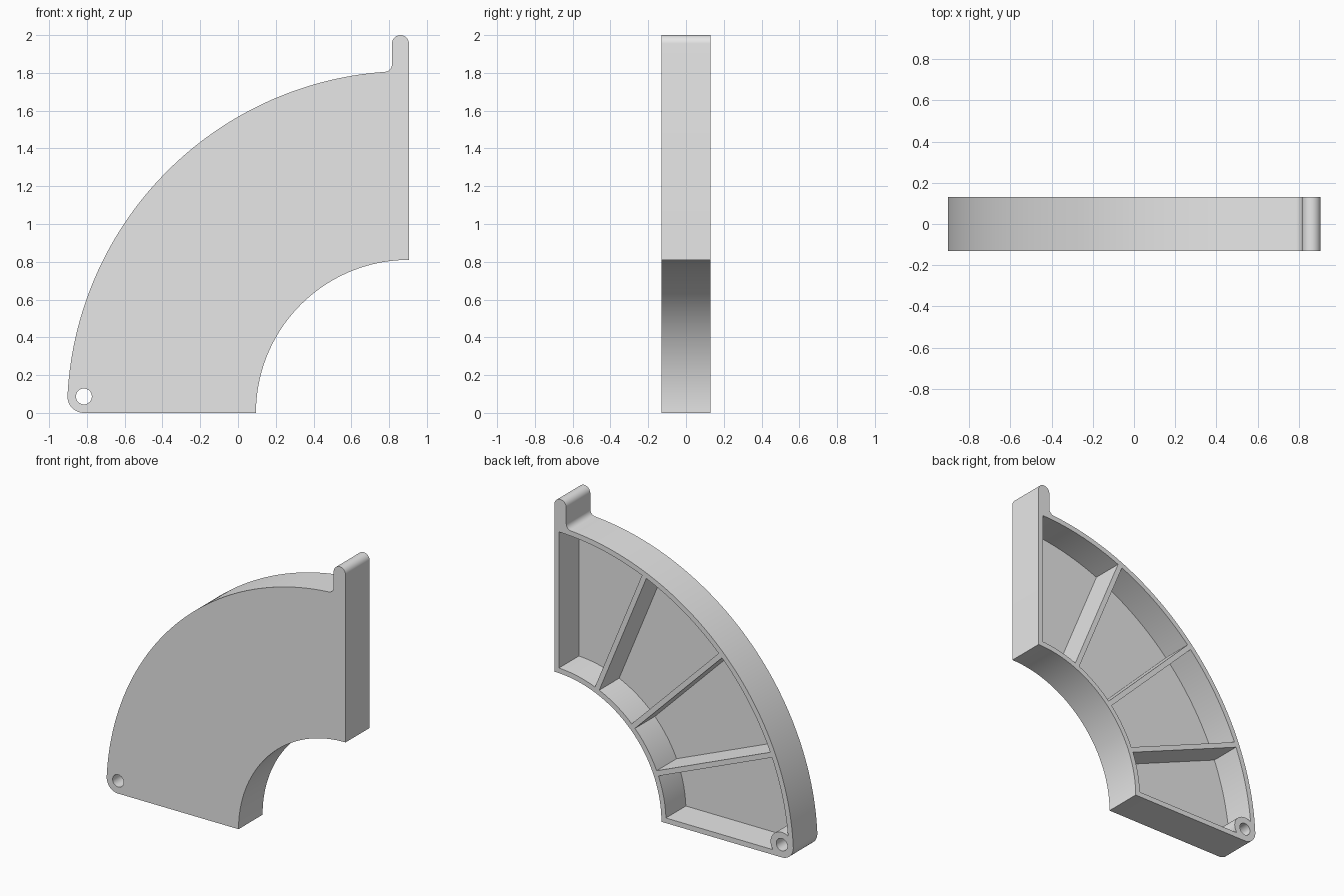
import bpy, bmesh
from math import sin, cos, asin, acos, atan2, pi, sqrt, hypot, radians

cube = bpy.data.objects.get("Cube")
if cube:
    bpy.data.objects.remove(cube, do_unlink=True)

AX = 0.905               # x of the arc centre, which sits at z = 0
R_IN, R_OUT = 0.81, 1.81
HALF = 0.13              # half of the depth
WALL, PLATE = 0.035, 0.045
CORNER, HOLE = 0.087, 0.042
TAB, FILLET = 0.045, 0.04
BACK_CUT = HALF + 0.1

grey = bpy.data.materials.new("light grey")
grey.use_nodes = True
grey.diffuse_color = (0.8, 0.8, 0.8, 1)
grey.node_tree.nodes["Principled BSDF"].inputs["Base Color"].default_value = (0.8, 0.8, 0.8, 1)


def arc(cx, cz, r, a0, a1, n):
    """Points on a circle from angle a0 to a1."""
    return [(cx + r * cos(a0 + (a1 - a0) * i / n), cz + r * sin(a0 + (a1 - a0) * i / n))
            for i in range(n + 1)]


def sweep(r, t0, t1, n):
    """Points round the main centre, angle measured up from the -x side."""
    return arc(AX, 0, r, pi - t0, pi - t1, n)


def prism(name, pts, y0, y1):
    """Extrude an x-z outline from y0 to y1."""
    bm = bmesh.new()
    face = bm.faces.new([bm.verts.new((x, y0, z)) for x, z in pts])
    ext = bmesh.ops.extrude_face_region(bm, geom=[face])
    verts = [v for v in ext["geom"] if isinstance(v, bmesh.types.BMVert)]
    bmesh.ops.translate(bm, vec=(0, y1 - y0, 0), verts=verts)
    bmesh.ops.recalc_face_normals(bm, faces=bm.faces)
    mesh = bpy.data.meshes.new(name)
    bm.to_mesh(mesh)
    bm.free()
    mesh.materials.append(grey)
    obj = bpy.data.objects.new(name, mesh)
    bpy.context.collection.objects.link(obj)
    return obj


# Rounded pivot corner, tangent to the outer arc and the bottom edge
px = AX - sqrt((R_OUT - CORNER) ** 2 - CORNER ** 2)
pz = CORNER
t_corner = atan2(pz, AX - px)

# Fillet between the outer arc and the tab
fx = AX - 2 * TAB - FILLET
fz = sqrt((R_OUT + FILLET) ** 2 - (AX - fx) ** 2)
t_fillet = atan2(fz, AX - fx)

# Outline of the whole quarter ring
outline = arc(px, pz, CORNER, 1.5 * pi, pi - t_corner, 16)
outline += sweep(R_OUT, t_corner, t_fillet, 72)[1:]
outline += arc(fx, fz, FILLET, -t_fillet, 0, 10)[1:]
outline += arc(AX - TAB, 2 - TAB, TAB, pi, 0, 20)
outline += sweep(R_IN, pi / 2, 0, 56)
body = prism("quarter_ring_body", outline, -HALF, HALF)

# Pockets between the ribs, open at the back
r0, r1 = R_IN + WALL, R_OUT - WALL
cutters = []
for i in range(4):
    lo, hi = radians(22.5 * i), radians(22.5 * (i + 1))
    w0 = WALL if i == 0 else WALL / 2
    w1 = WALL if i == 3 else WALL / 2
    start = lo + asin(w0 / r1)
    pts = []
    if i == 0:
        # Leave a round boss standing about the pivot hole
        d = hypot(AX - px, pz)
        rb = CORNER - 0.002
        spread = acos((r1 ** 2 - d ** 2 - rb ** 2) / (2 * d * rb))
        pts = arc(px, pz, rb, -asin((pz - WALL) / rb), pi - t_corner - spread, 20)
        start = atan2(pts[-1][1], AX - pts[-1][0])
    ring = sweep(r1, start, hi - asin(w1 / r1), 18)
    pts += ring[1:] if pts else ring
    pts += sweep(r0, hi - asin(w1 / r0), lo + asin(w0 / r0), 14)
    cutters.append(prism("pocket_cutter", pts, PLATE - HALF, BACK_CUT))

# Pivot hole right through
cutters.append(prism("hole_cutter", arc(px, pz, HOLE, 0, 2 * pi, 32)[:-1], -BACK_CUT, BACK_CUT))

bpy.ops.object.select_all(action="DESELECT")
body.select_set(True)
bpy.context.view_layer.objects.active = body
for cutter in cutters:
    cutter.hide_render = True
    mod = body.modifiers.new("cut", "BOOLEAN")
    mod.operation = "DIFFERENCE"
    mod.solver = "EXACT"
    mod.object = cutter
    bpy.ops.object.modifier_apply(modifier=mod.name)
    bpy.data.objects.remove(cutter, do_unlink=True)

bpy.ops.object.shade_smooth_by_angle(angle=radians(30))
